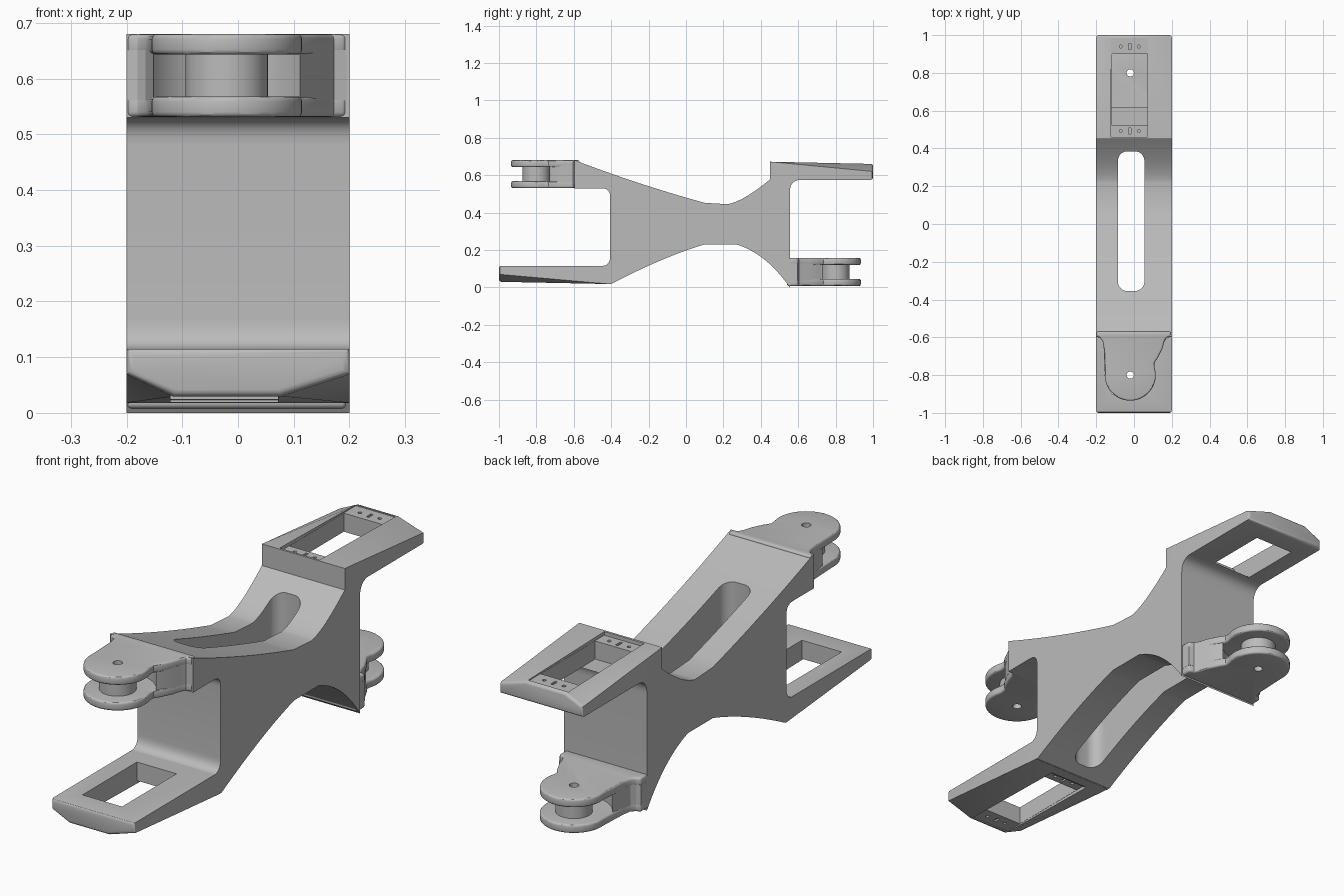
import bpy, bmesh, math
from mathutils import Vector

if "Cube" in bpy.data.objects:
    bpy.data.objects.remove(bpy.data.objects["Cube"], do_unlink=True)

grey = bpy.data.materials.new("satin grey")
grey.use_nodes = True
grey.diffuse_color = (0.5, 0.5, 0.5, 1)
grey.node_tree.nodes["Principled BSDF"].inputs["Base Color"].default_value = (0.5, 0.5, 0.5, 1)

HUB_X, HUB_D, HUB_R = -0.02, 0.8, 0.135


def make(name, bm):
    bmesh.ops.recalc_face_normals(bm, faces=bm.faces)
    mesh = bpy.data.meshes.new(name)
    bm.to_mesh(mesh)
    bm.free()
    obj = bpy.data.objects.new(name, mesh)
    bpy.context.collection.objects.link(obj)
    mesh.materials.append(grey)
    return obj


def prism(name, pts, lo, hi, axis="z"):
    """Extrude a flat outline along x or z."""
    bm = bmesh.new()
    place = (lambda p, t: (t, *p)) if axis == "x" else (lambda p, t: (*p, t))
    face = bm.faces.new([bm.verts.new(place(p, lo)) for p in pts])
    new = bmesh.ops.extrude_face_region(bm, geom=[face])["geom"]
    shift = Vector(place((0, 0), hi - lo))
    bmesh.ops.translate(bm, vec=shift, verts=[v for v in new if isinstance(v, bmesh.types.BMVert)])
    return make(name, bm)


def arc(cx, cy, r, a0, a1, n):
    angles = [math.radians(a0 + (a1 - a0) * i / n) for i in range(n + 1)]
    return [(cx + r * math.cos(a), cy + r * math.sin(a)) for a in angles]


def curve(a, c, b, n=14):
    a, c, b = Vector(a), Vector(c), Vector(b)
    return [tuple(a.lerp(c, i / n).lerp(c.lerp(b, i / n), i / n)) for i in range(n + 1)]


def activate(obj):
    bpy.ops.object.select_all(action="DESELECT")
    obj.select_set(True)
    bpy.context.view_layer.objects.active = obj


def cut(obj, cutter):
    mod = obj.modifiers.new("cut", "BOOLEAN")
    mod.operation, mod.object, mod.solver = "DIFFERENCE", cutter, "EXACT"
    activate(obj)
    bpy.ops.object.modifier_apply(modifier=mod.name)
    bpy.data.objects.remove(cutter, do_unlink=True)


def bevel(obj, width, segments=3):
    mod = obj.modifiers.new("bevel", "BEVEL")
    mod.width, mod.segments, mod.limit_method = width, segments, "ANGLE"
    mod.angle_limit = math.radians(50)
    activate(obj)
    bpy.ops.object.modifier_apply(modifier=mod.name)


def smooth(obj):
    activate(obj)
    bpy.ops.object.shade_smooth_by_angle(angle=math.radians(30))


def box(x0, x1, y0, y1, z0, z1):
    y0, y1 = sorted((y0, y1))
    return prism("cutter", [(x0, y0), (x1, y0), (x1, y1), (x0, y1)], *sorted((z0, z1)))


# Waisted main body, a side profile extruded across the width
top = curve((-0.595, 0.68), (-0.25, 0.548), (0.1, 0.452))
top += curve((0.22, 0.445), (0.3, 0.455), (0.45, 0.578))
back = curve((0.62, 0.576), (0.555, 0.576), (0.555, 0.51), 8)
under = curve((0.555, 0.0), (0.43, 0.18), (0.27, 0.23))
under += curve((0.1, 0.23), (-0.12, 0.165), (-0.4, 0.018))
front = [(-0.47, 0.024), (-0.47, 0.113)]
front += curve((-0.455, 0.114), (-0.405, 0.114), (-0.405, 0.17), 8)
front += curve((-0.405, 0.48), (-0.405, 0.53), (-0.45, 0.53), 8) + [(-0.595, 0.53)]
body = prism("main_body", top + back + under + front, -0.2, 0.2, "x")

# Long rounded slot through the body
r, x0, x1, y0, y1 = 0.05, -0.085, 0.055, -0.355, 0.385
slot = []
for i, (cx, cy) in enumerate([(x1 - r, y1 - r), (x0 + r, y1 - r), (x0 + r, y0 + r), (x1 - r, y0 + r)]):
    slot += arc(cx, cy, r, 90 * i, 90 * i + 90, 8)
cut(body, prism("cutter", slot, -0.1, 0.9))
smooth(body)


def lug(label, side, z0, root):
    """Grooved round lug: two flanges, a post between them and a hollowed web."""
    put = lambda pts: [(x, side * d) for x, d in pts]
    left = [(-0.2, root), (-0.2, 0.597), (-0.18, 0.603), (-0.166, 0.62), (-0.16, 0.66)]
    right = [(0.108, 0.735), (0.125, 0.71), (0.15, 0.66), (0.16, 0.625), (0.172, 0.603),
             (0.195, 0.597), (0.195, root)]
    outline = left + arc(HUB_X, HUB_D, HUB_R, 185, -18, 40) + right
    hollow = left + arc(HUB_X, HUB_D, 0.152, 210, 330, 20) + right[2:]
    parts = []
    for part, a, b in (("lower_flange", z0, z0 + 0.037), ("upper_flange", z0 + 0.112, z0 + 0.149)):
        obj = prism(label + part, put(outline), a, b)
        bevel(obj, 0.009)
        parts.append(obj)
    parts.append(prism(label + "web", put(hollow), z0 + 0.03, z0 + 0.12))
    post = prism(label + "post", arc(HUB_X, side * HUB_D, 0.074, 0, 350, 35), z0 + 0.03, z0 + 0.12)
    for obj in parts + [post]:
        if not obj.name.endswith("web"):
            cut(obj, prism("cutter", arc(HUB_X, side * HUB_D, 0.019, 0, 345, 23), -0.2, 0.9))
        smooth(obj)


lug("front_lug_", -1, 0.531, 0.57)
lug("back_lug_", 1, 0.008, 0.54)


def arm(name, side, root, flip):
    """Tapered arm with a window and shallow mounting shelves."""
    lift = (lambda z: 0.69 - z) if flip else (lambda z: z)
    corners = [(x, root, z) for x in (-0.2, 0.2) for z in (0.018, 0.115)]
    corners += [(x, 1.0, z) for x in (-0.2, 0.2) for z in (0.07, 0.115)]
    corners += [(-0.115, 1.0, 0.03), (0.075, 1.0, 0.03)]
    bm = bmesh.new()
    for x, d, z in corners:
        bm.verts.new((x, side * d, lift(z)))
    bmesh.ops.convex_hull(bm, input=bm.verts)
    bmesh.ops.dissolve_limit(bm, angle_limit=0.01, verts=bm.verts, edges=bm.edges)
    obj = make(name, bm)
    # Round only the edges at the outer tip
    bm = bmesh.new()
    bm.from_mesh(obj.data)
    tip = [e for e in bm.edges if all(abs(v.co.y) > 0.99 for v in e.verts)]
    bmesh.ops.bevel(bm, geom=tip, offset=0.012, segments=3, affect="EDGES", profile=0.5)
    bm.to_mesh(obj.data)
    bm.free()
    # Shelf recess, window, centre notches and screw holes
    cut(obj, box(-0.121, 0.072, side * 0.46, side * 0.984, lift(-0.1), lift(0.034)))
    cut(obj, box(-0.12, 0.071, side * 0.525, side * 0.9, lift(-0.1), lift(0.2)))
    for d in (0.493, 0.94):
        cut(obj, box(-0.028, -0.016, side * (d - 0.016), side * (d + 0.016), lift(-0.1), lift(0.042)))
        for x in (-0.07, 0.025):
            hole = arc(x, side * d, 0.008, 0, 330, 11)
            cut(obj, prism("cutter", hole, *sorted((lift(-0.1), lift(0.05)))))
    smooth(obj)


arm("front_arm", -1, 0.41, False)
arm("back_arm", 1, 0.45, True)
